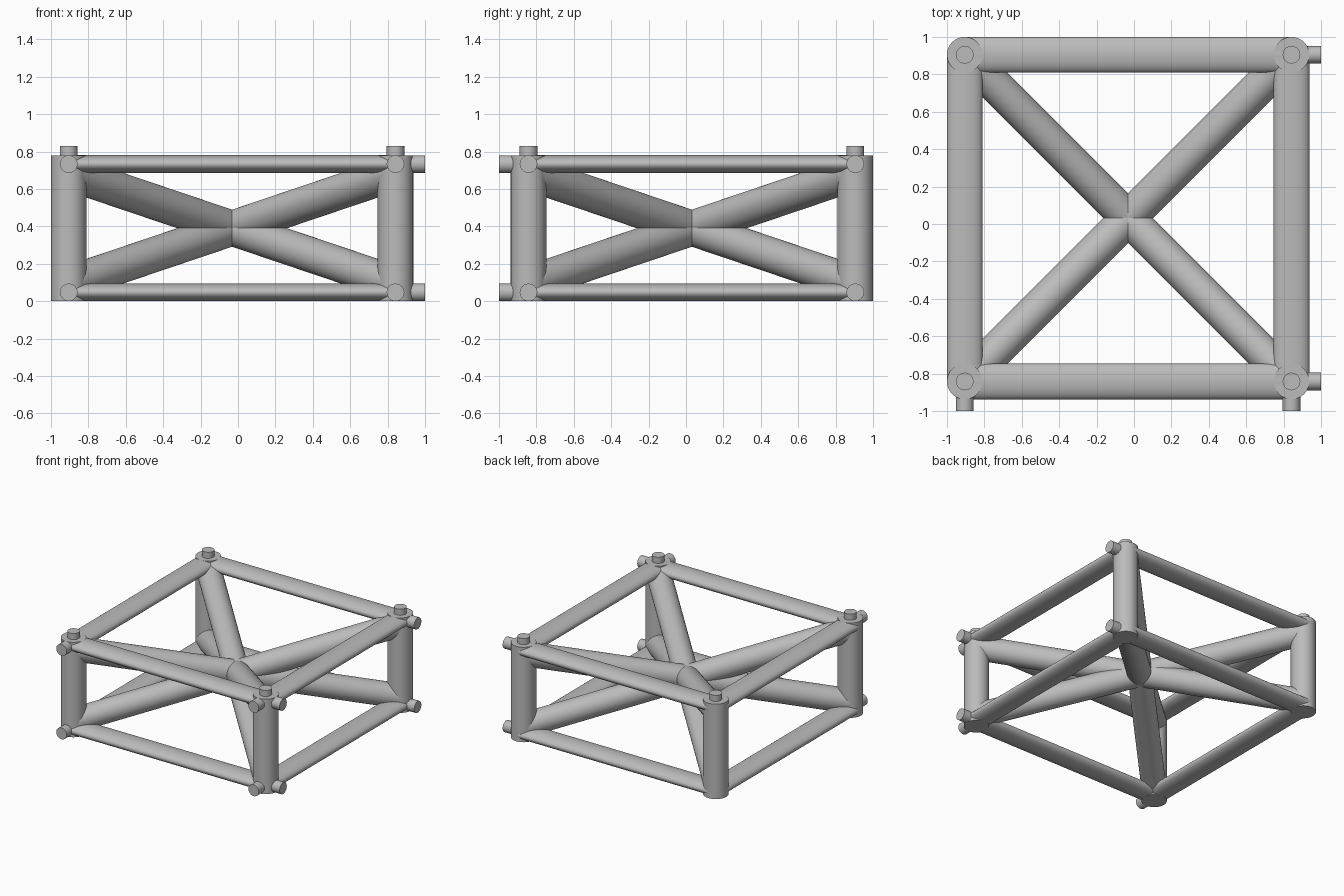
import bpy
import math
from mathutils import Vector

cube = bpy.data.objects.get("Cube")
if cube:
    bpy.data.objects.remove(cube, do_unlink=True)

grey = bpy.data.materials.new("plain grey")
grey.use_nodes = True
grey.diffuse_color = (0.5, 0.5, 0.5, 1)
grey.node_tree.nodes["Principled BSDF"].inputs["Base Color"].default_value = (0.5, 0.5, 0.5, 1)

R = 0.095                      # tube radius
PEG = 0.047                    # peg radius
HEIGHT = 0.78
LEFT, RIGHT = -0.905, 0.842    # post centres along x
FRONT, BACK = -0.842, 0.905    # post centres along y
LOW, HIGH = PEG, HEIGHT - PEG  # beam axis heights


def rod(name, start, end, radius, squash=1.0):
    """Cylinder between two points; squash flattens a level rod vertically."""
    start, end = Vector(start), Vector(end)
    axis = end - start
    bpy.ops.mesh.primitive_cylinder_add(vertices=48, radius=radius, depth=axis.length,
                                        location=(start + end) / 2)
    obj = bpy.context.object
    obj.name = name
    # local x axis points down for level rods
    tilt = math.atan2(math.hypot(axis.x, axis.y), axis.z)
    obj.rotation_euler = (0, tilt, math.atan2(axis.y, axis.x))
    obj.scale = (squash, 1, 1)
    bpy.ops.object.transform_apply(location=False, rotation=False, scale=True)
    obj.data.materials.append(grey)
    bpy.ops.object.shade_smooth_by_angle(angle=math.radians(40))


# Upright posts with a peg on top
for x in (LEFT, RIGHT):
    for y in (FRONT, BACK):
        rod("corner_post", (x, y, 0), (x, y, HEIGHT), R)
        rod("top_peg", (x, y, HIGH), (x, y, 0.83), PEG)

# Flattened level beams, each with a peg at one end
for z in (LOW, HIGH):
    for y in (FRONT, BACK):
        rod("cross_beam", (LEFT, y, z), (RIGHT, y, z), R, 0.5)
        rod("side_peg", (RIGHT, y, z), (1, y, z), PEG)
    for x in (LEFT, RIGHT):
        rod("long_beam", (x, BACK, z), (x, FRONT, z), R, 0.5)
        rod("front_peg", (x, FRONT, z), (x, -1, z), PEG)

# Diagonal braces crossing in the middle
for y0, y1 in ((FRONT, BACK), (BACK, FRONT)):
    for z0, z1 in ((R, HEIGHT - R), (HEIGHT - R, R)):
        rod("diagonal_brace", (LEFT, y0, z0), (RIGHT, y1, z1), 0.094)
